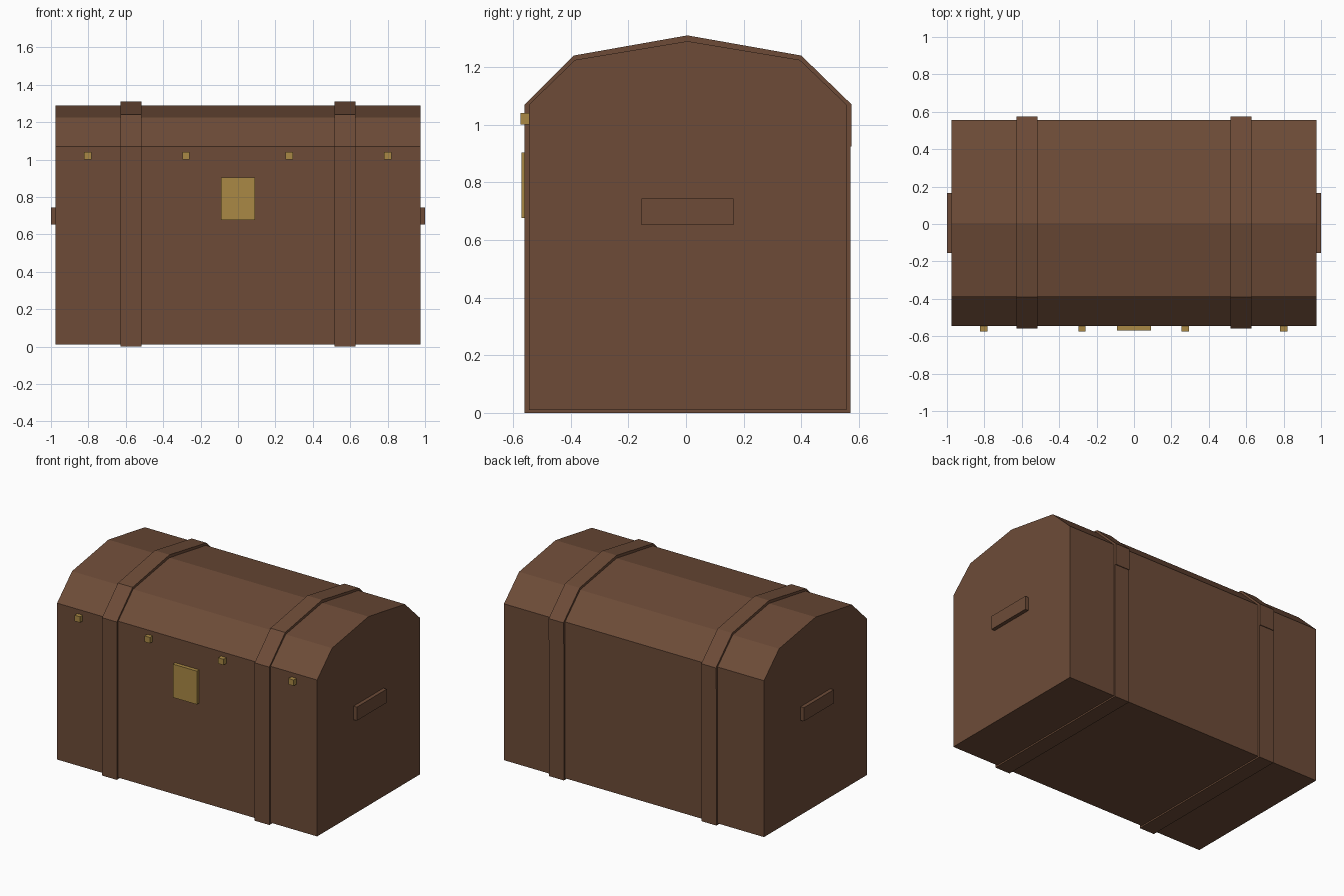
import bpy, bmesh

cube = bpy.data.objects.get("Cube")
if cube:
    bpy.data.objects.remove(cube, do_unlink=True)


def material(name, rgb):
    m = bpy.data.materials.new(name)
    m.use_nodes = True
    color = (*rgb, 1)
    m.diffuse_color = color
    for node in m.node_tree.nodes:
        if node.type == 'BSDF_PRINCIPLED':
            node.inputs["Base Color"].default_value = color
            node.inputs["Roughness"].default_value = 0.8
    return m


wood = material("brown wood", (0.153, 0.071, 0.039))
brass = material("brass", (0.40, 0.25, 0.06))


def extrude_profile(name, profile, x0, x1, mat):
    """Solid made by sweeping a (y, z) outline from x0 to x1."""
    bm = bmesh.new()
    face = bm.faces.new([bm.verts.new((x0, y, z)) for y, z in profile])
    swept = bmesh.ops.extrude_face_region(bm, geom=[face])["geom"]
    verts = [v for v in swept if isinstance(v, bmesh.types.BMVert)]
    bmesh.ops.translate(bm, verts=verts, vec=(x1 - x0, 0, 0))
    bmesh.ops.recalc_face_normals(bm, faces=bm.faces)
    mesh = bpy.data.meshes.new(name)
    bm.to_mesh(mesh)
    bm.free()
    mesh.materials.append(mat)
    obj = bpy.data.objects.new(name, mesh)
    bpy.context.collection.objects.link(obj)
    return obj


def box(name, x, y, z, mat):
    outline = [(y[0], z[0]), (y[1], z[0]), (y[1], z[1]), (y[0], z[1])]
    return extrude_profile(name, outline, x[0], x[1], mat)


# Chest body with faceted dome lid
body = [(-0.545, 0.01), (-0.545, 1.07), (-0.385, 1.225), (0.005, 1.29),
        (0.395, 1.225), (0.557, 1.07), (0.557, 0.01)]
extrude_profile("chest_body", body, -0.975, 0.975, wood)

# Straps wrapped around the chest, stepping out behind the lid
strap = [(-0.56, 0), (-0.56, 1.07), (-0.39, 1.24), (0.005, 1.31),
         (0.40, 1.24), (0.575, 1.07), (0.575, 0.925), (0.57, 0.925), (0.57, 0)]
for side, sx in (("left", 1), ("right", -1)):
    extrude_profile(side + "_strap", strap, sx * 0.517, sx * 0.627, wood)
    # Side handle
    box(side + "_handle", (sx * 0.96, sx * 1.0), (-0.155, 0.165), (0.652, 0.744), wood)

# Lock plate and studs on the front
box("lock_plate", (-0.09, 0.09), (-0.57, -0.54), (0.677, 0.903), brass)
for i, x in enumerate((-0.803, -0.278, 0.274, 0.80)):
    box(f"stud_{i + 1}", (x - 0.02, x + 0.02), (-0.575, -0.54), (1.0, 1.04), brass)
